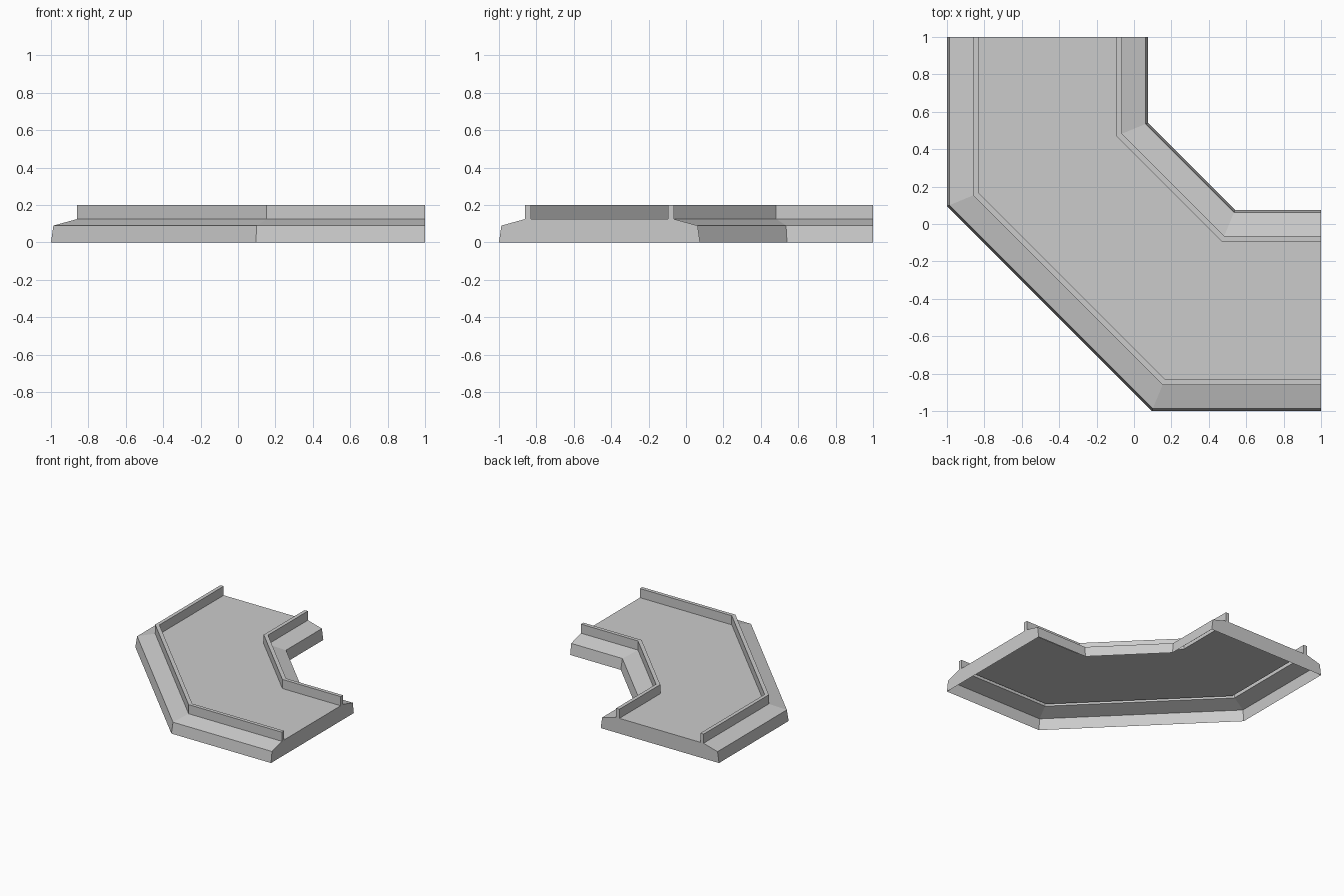
import bpy, bmesh, math

if "Cube" in bpy.data.objects:
    bpy.data.objects.remove(bpy.data.objects["Cube"])

MITER = math.tan(math.radians(22.5))   # corner shift per unit of offset
WIDTH = 1.075                          # full width of the tile's strip
CORNER = 0.095                         # where the outer edge bends

# Half cross-section: (distance in from the outer edge, height)
half = [(0, 0), (0.013, 0.09), (0.14, 0.125), (0.14, 0.2), (0.17, 0.2), (0.17, 0.125)]
profile = half + [(WIDTH - d, z) for d, z in reversed(half)]


def path(d):
    """Double-bend path at offset d from the outer edge."""
    e, c = -1 + d, CORNER + MITER * d
    return [(e, 1), (e, c), (c, e), (1, e)]


# Sweep the cross-section round the corner; the underside stays open
bm = bmesh.new()
rows = [[bm.verts.new((x, y, z)) for x, y in path(d)] for d, z in profile]
for a, b in zip(rows, rows[1:]):
    for k in range(3):
        bm.faces.new((a[k], a[k + 1], b[k + 1], b[k]))

# Flat end walls where neighbouring tiles join
bm.faces.new([r[0] for r in rows])
bm.faces.new([r[3] for r in reversed(rows)])

mesh = bpy.data.meshes.new("corner_track_tile")
bm.to_mesh(mesh)
bm.free()
tile = bpy.data.objects.new("corner_track_tile", mesh)
bpy.context.collection.objects.link(tile)
